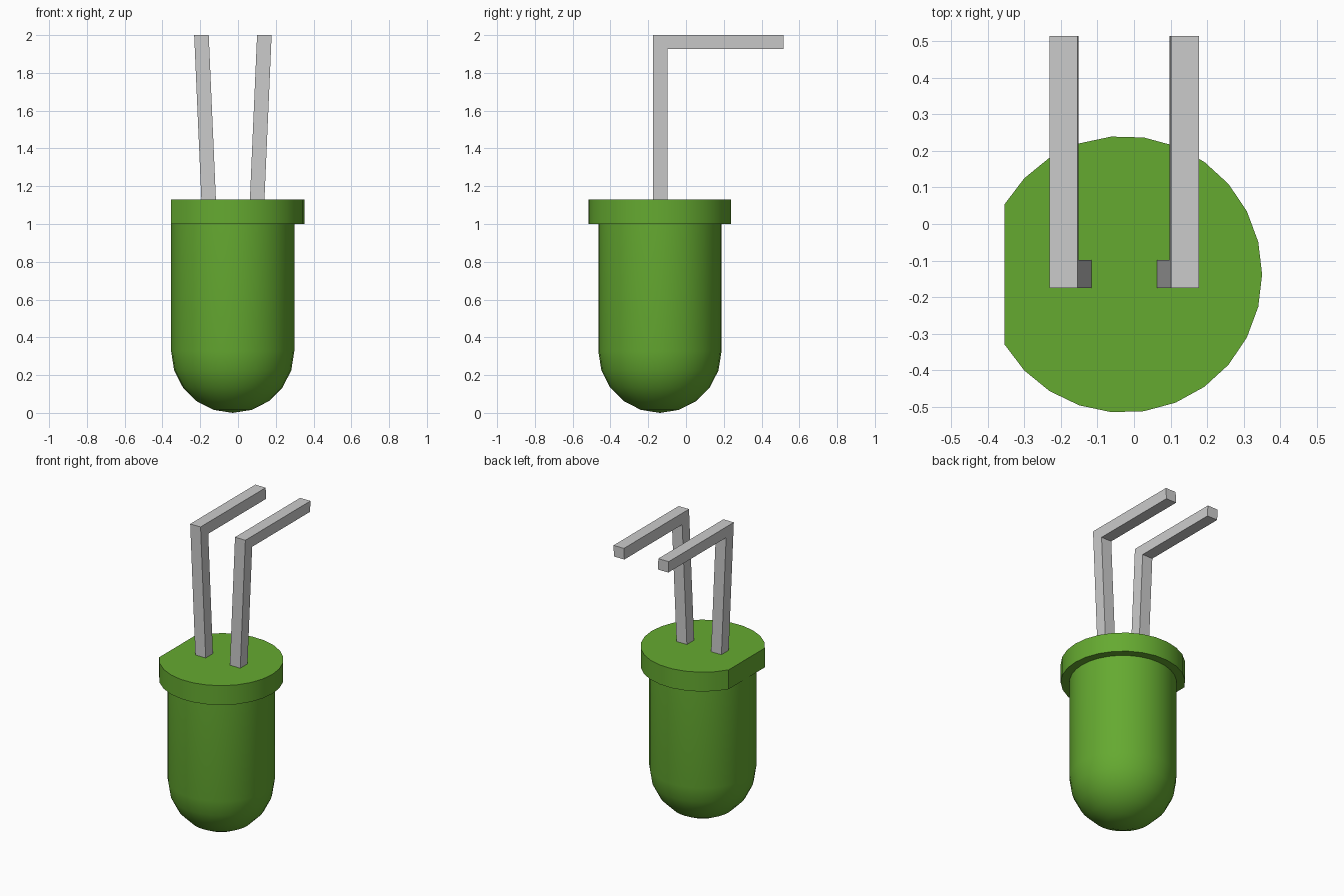
import bpy, bmesh, math

if "Cube" in bpy.data.objects:
    bpy.data.objects.remove(bpy.data.objects["Cube"])

CX, CY = -0.028, -0.138          # axis of the bulb
DOME_R, DOME_TOP = 0.326, 0.326
RIM_R, RIM_Z0, RIM_Z1 = 0.379, 1.0, 1.13

green = bpy.data.materials.new("green_plastic")
green.diffuse_color = (0.13, 0.40, 0.03, 1)
green.use_nodes = True
green.node_tree.nodes["Principled BSDF"].inputs["Base Color"].default_value = green.diffuse_color


def finish(name, bm, material=None, smooth=False):
    bmesh.ops.recalc_face_normals(bm, faces=bm.faces)
    mesh = bpy.data.meshes.new(name)
    bm.to_mesh(mesh)
    bm.free()
    obj = bpy.data.objects.new(name, mesh)
    bpy.context.collection.objects.link(obj)
    if material:
        mesh.materials.append(material)
    if smooth:
        bpy.ops.object.select_all(action='DESELECT')
        obj.select_set(True)
        bpy.context.view_layer.objects.active = obj
        bpy.ops.object.shade_smooth_by_angle(angle=math.radians(32))
    return obj


def prism(name, outline, offset, material=None, smooth=False):
    """Extrude a closed outline of 3D points by an offset vector."""
    bm = bmesh.new()
    face = bm.faces.new([bm.verts.new(p) for p in outline])
    ext = bmesh.ops.extrude_face_region(bm, geom=[face], use_keep_orig=True)
    moved = [g for g in ext["geom"] if isinstance(g, bmesh.types.BMVert)]
    bmesh.ops.translate(bm, verts=moved, vec=offset)
    return finish(name, bm, material, smooth)


# Bulb: half profile spun around the axis, with a domed lower end
bm = bmesh.new()
profile = [(0, 0)]
for i in range(4, -1, -1):
    a = math.radians(18 * i)
    profile.append((DOME_R * math.cos(a), DOME_TOP - DOME_R * math.sin(a)))
profile += [(DOME_R, RIM_Z0), (0, RIM_Z0)]
verts = [bm.verts.new((CX + r, CY, z)) for r, z in profile]
edges = [bm.edges.new(pair) for pair in zip(verts, verts[1:])]
bmesh.ops.spin(bm, geom=verts + edges, cent=(CX, CY, 0), axis=(0, 0, 1),
               angle=math.tau, steps=32, use_merge=True)
bmesh.ops.remove_doubles(bm, verts=bm.verts, dist=1e-4)
finish("bulb", bm, green, True)

# Rim: disc with one flat side facing -x
outline = []
for i in range(-11, 12):
    a = math.radians(149.6) * i / 11
    outline.append((CX + RIM_R * math.cos(a), CY + RIM_R * math.sin(a), RIM_Z0))
prism("rim", outline, (0, 0, RIM_Z1 - RIM_Z0), green, True)

# Leads: bent L profile in the yz plane, leaning outward with height
L_PROFILE = [(-0.176, 1.11), (-0.099, 1.11), (-0.099, 1.926),
             (0.515, 1.926), (0.515, 2.0), (-0.176, 2.0)]
WIDTH, LEAN = 0.077, 0.0437
for name, x_top, side in (("left_lead", -0.232, -1), ("right_lead", 0.101, 1)):
    prism(name, [(x_top + side * LEAN * (z - 2.0), y, z) for y, z in L_PROFILE],
          (WIDTH, 0, 0))
